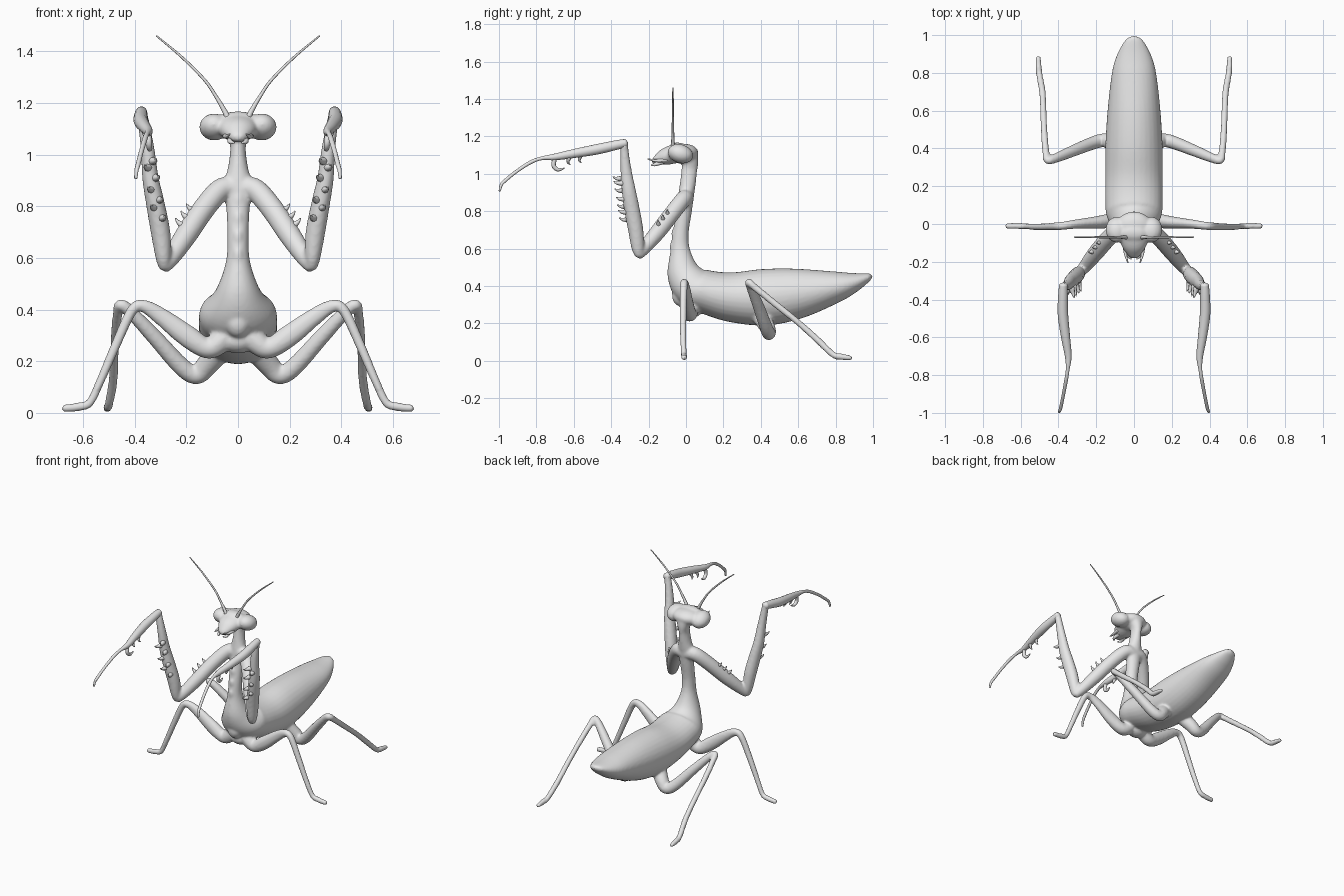
import bpy, bmesh, math
from mathutils import Vector, Matrix

shell = bpy.data.materials.new("plain_grey")
shell.diffuse_color = (0.8, 0.8, 0.8, 1)


def spline(pts, steps):
    """Catmull-Rom through points that also carry their radii."""
    v = [Vector(p) for p in pts]
    v = [v[0]] + v + [v[-1]]
    out = []
    for i in range(1, len(v) - 2):
        a, b, c, d = v[i - 1:i + 3]
        for s in range(steps):
            t = s / steps
            out.append((2 * b + (c - a) * t + (2 * a - 5 * b + 4 * c - d) * t * t
                        + (3 * b - a - 3 * c + d) * t ** 3) / 2)
    return out + [v[-2]]


def tube(bm, pts, side=(1, 0, 0), seg=16, steps=5):
    """Skin a path of (x, y, z, side radius, normal radius)."""
    pts = [p if len(p) == 5 else (*p, p[3]) for p in pts]
    path = spline(pts, steps)
    pos = [Vector(p[:3]) for p in path]
    side, rings, n = Vector(side), [], len(path)
    for i, p in enumerate(path):
        t = (pos[min(i + 1, n - 1)] - pos[max(i - 1, 0)]).normalized()
        side = (side - t * side.dot(t)).normalized()
        up = t.cross(side)
        ra, rb = max(p[3], .001), max(p[4], .001)
        rings.append([bm.verts.new(pos[i] + side * ra * math.cos(k * math.tau / seg)
                                   + up * rb * math.sin(k * math.tau / seg))
                      for k in range(seg)])
        if i in (0, n - 1):
            tip = bm.verts.new(pos[i] + t * min(ra, rb) * (-.5 if i == 0 else .5))
            for k in range(seg):
                bm.faces.new((rings[-1][k], rings[-1][(k + 1) % seg], tip))
    for r, q in zip(rings, rings[1:]):
        for k in range(seg):
            bm.faces.new((r[k], r[(k + 1) % seg], q[(k + 1) % seg], q[k]))


def pair(bm, pts, side=(0, 1, 0), **kw):
    """A tube on the right and its twin on the left."""
    for s in (1, -1):
        tube(bm, [(s * p[0], *p[1:]) for p in pts], side, **kw)


def ball(bm, centre, size, tilt=0):
    m = (Matrix.Translation(centre) @ Matrix.Rotation(tilt, 4, 'X')
         @ Matrix.Diagonal((*size, 1)))
    bmesh.ops.create_uvsphere(bm, u_segments=24, v_segments=16, radius=1, matrix=m)


def finish(name, bm, voxel=0):
    bmesh.ops.recalc_face_normals(bm, faces=bm.faces)
    me = bpy.data.meshes.new(name)
    bm.to_mesh(me)
    bm.free()
    for f in me.polygons:
        f.use_smooth = True
    me.materials.append(shell)
    ob = bpy.data.objects.new(name, me)
    bpy.context.collection.objects.link(ob)
    if voxel:  # melt overlapping parts into one organic skin
        r = ob.modifiers.new("melt", 'REMESH')
        r.mode, r.voxel_size, r.use_smooth_shade = 'VOXEL', voxel, True
        s = ob.modifiers.new("soften", 'SMOOTH')
        s.factor, s.iterations = .5, 6


# abdomen sweeping forward and up into the long neck: y, z, half width, half depth
body = [(.992, .45, .016, .012), (.975, .447, .045, .022), (.9, .42, .088, .052),
        (.8, .395, .117, .085), (.6, .36, .14, .134), (.42, .34, .151, .151),
        (.25, .34, .152, .134), (.12, .365, .152, .118), (.04, .395, .142, .113),
        (-.012, .47, .088, .09), (-.03, .58, .048, .055), (-.029, .68, .041, .043),
        (-.01, .80, .046, .041), (0, .88, .055, .042), (.01, .95, .039, .042),
        (.018, 1.02, .03, .042), (.022, 1.06, .038, .044), (.02, 1.1, .055, .044)]
bm = bmesh.new()
tube(bm, [(0, *p) for p in body], seg=32, steps=6)

# low ridge on the front of the neck, and chest
for y, z in [(-.079, .46), (-.077, .53), (-.073, .60), (-.064, .67), (-.052, .74), (-.038, .81)]:
    ball(bm, (0, y, z), (.018, .013, .036), .15)
ball(bm, (0, -.025, .35), (.05, .05, .06))
ball(bm, (0, .03, .28), (.07, .06, .05))

# head with broad eyes
ball(bm, (0, -.022, 1.108), (.1, .088, .052), .1)
ball(bm, (0, -.05, 1.145), (.07, .04, .022), .1)
tube(bm, [(0, -.05, 1.11, .088, .052), (0, -.11, 1.092, .068, .046),
          (0, -.15, 1.075, .044, .03), (0, -.175, 1.062, .024, .016)], seg=24)
for s in (1, -1):
    ball(bm, (s * .092, -.03, 1.107), (.058, .07, .05), -.3)

# raised arms, first segment
pair(bm, [(.0, .0, .865, .042), (.06, -.01, .868, .044), (.125, -.065, .80, .044),
          (.2, -.15, .69, .043), (.262, -.228, .597, .034), (.288, -.254, .561, .023)])
# raised arms, second segment, flattened front to back
pair(bm, [(.287, -.252, .558, .019), (.289, -.257, .6, .034, .03), (.3, -.269, .70, .041, .038),
          (.322, -.291, .82, .042, .036), (.339, -.306, .91, .038, .032),
          (.35, -.321, 1.02, .03, .027), (.365, -.329, 1.12, .023, .023),
          (.375, -.33, 1.168, .02, .022)])

# walking legs
pair(bm, [(.02, .03, .33, .05), (.07, .022, .275, .046), (.12, .018, .25, .04),
          (.2, .008, .3, .033, .043), (.3, 0, .375, .025, .034), (.365, -.008, .413, .022, .025),
          (.41, -.012, .397, .021), (.47, -.015, .27, .019), (.53, -.015, .13, .017),
          (.572, -.012, .042, .016), (.61, -.01, .025, .017), (.677, -.01, .017, .015)])
pair(bm, [(.05, .38, .27, .05), (.12, .432, .185, .043), (.162, .443, .147, .037),
          (.22, .428, .18, .035), (.32, .388, .29, .031), (.42, .347, .395, .025),
          (.457, .338, .418, .021), (.466, .375, .387, .019), (.475, .48, .302, .018),
          (.48, .6, .205, .017), (.485, .7, .115, .018), (.5, .785, .034, .017),
          (.505, .83, .022, .017), (.507, .885, .015, .013)])
finish("body_head_and_legs", bm, .0075)

# mouthparts and feelers
bm = bmesh.new()
pair(bm, [(.05, -.1, 1.075, .012), (.045, -.16, 1.07, .008), (.032, -.205, 1.08, .003)], seg=8)
pair(bm, [(.025, -.12, 1.065, .014), (.03, -.165, 1.05, .01), (.015, -.185, 1.047, .004)], seg=8)
finish("mouthparts", bm)
bm = bmesh.new()
pair(bm, [(.035, -.07, 1.13, .013), (.05, -.07, 1.165, .01), (.085, -.07, 1.225, .007),
          (.13, -.07, 1.29, .006), (.22, -.07, 1.38, .005), (.316, -.07, 1.46, .003)], seg=8)
finish("antennae", bm)

# raised arms, last segment reaching forward with a drooping tip
bm = bmesh.new()
pair(bm, [(.374, -.32, 1.165, .022), (.376, -.38, 1.152, .026), (.376, -.48, 1.13, .028),
          (.362, -.6, 1.108, .024), (.348, -.7, 1.09, .018), (.351, -.77, 1.083, .01),
          (.36, -.83, 1.062, .01), (.375, -.91, 1.01, .009), (.388, -.973, .958, .009),
          (.393, -.988, .94, .008), (.396, -.996, .908, .006)])
finish("arm_tips", bm)

# spines and hooked claw on the arms
bm = bmesh.new()
for i, z in enumerate((.755, .795, .825, .865, .91, .95, .975)):
    x, y = .305 + .16 * (z - .75), -.278 - .16 * (z - .75)
    d = .5 if i % 2 else -.5
    pair(bm, [(x + d * .02, y - .025, z, .017), (x + d * .04, y - .058, z, .009),
              (x + d * .05, y - .078, z + .01, .002)], seg=8, steps=3)
for k in (0, .35, .7):
    x, y, z = .145 + .06 * k, -.085 - .07 * k, .765 - .08 * k
    pair(bm, [(x + .02, y - .01, z + .01, .017), (x + .045, y - .015, z + .03, .008),
              (x + .055, y - .015, z + .045, .002)], seg=8, steps=3)
pair(bm, [(.348, -.7, 1.085, .012), (.345, -.708, 1.045, .012), (.342, -.685, 1.022, .01),
          (.34, -.65, 1.03, .003)], seg=10)
for y, z in [(-.625, 1.085), (-.565, 1.095)]:
    pair(bm, [(.36, y, z, .012), (.352, y - .006, z - .024, .007), (.348, y + .006, z - .036, .002)],
         seg=8, steps=3)
finish("arm_spines", bm)
